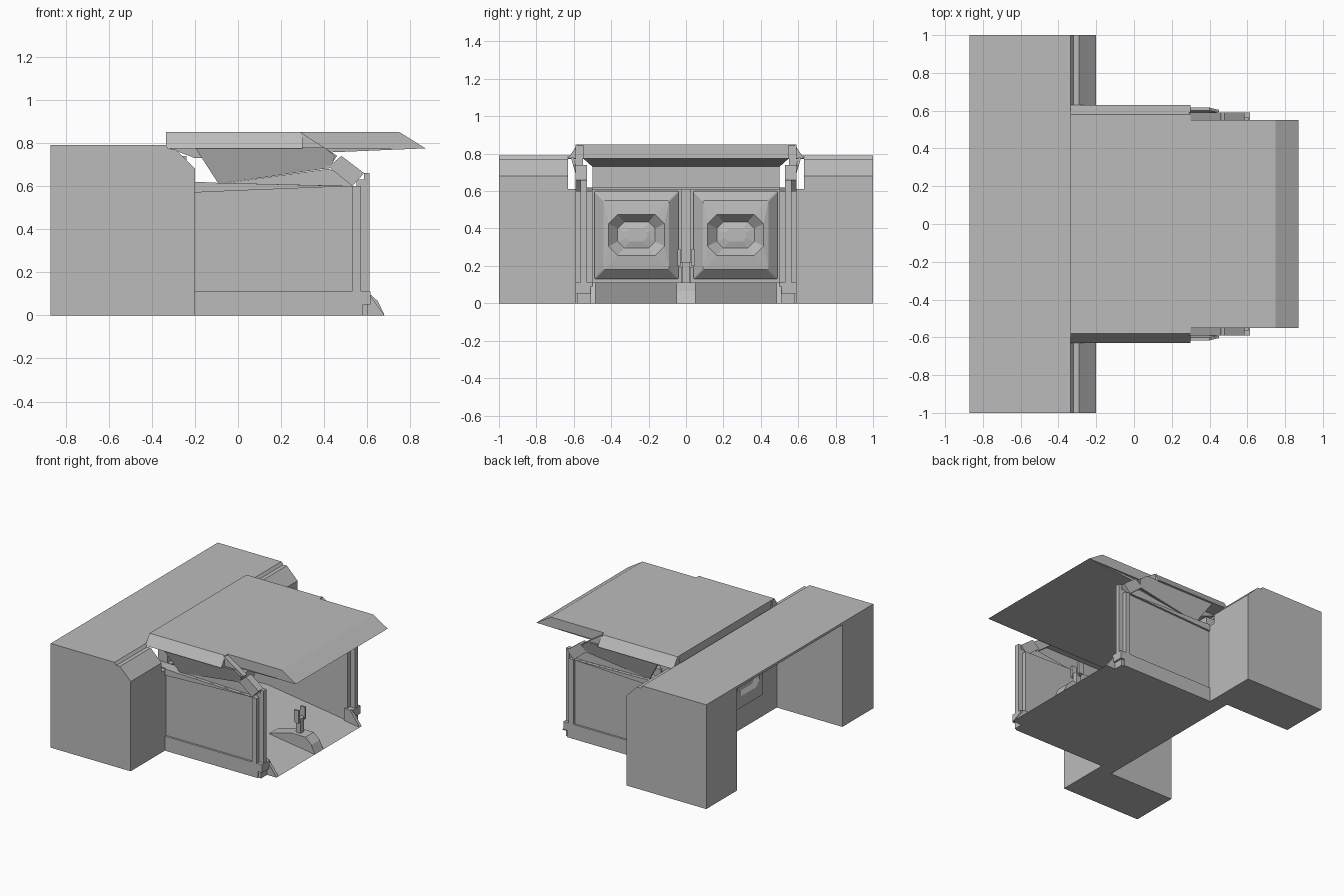
import bpy, bmesh
from mathutils import Vector

cube = bpy.data.objects.get("Cube")
if cube:
    bpy.data.objects.remove(cube, do_unlink=True)

grey = bpy.data.materials.new("plain_grey")
grey.use_nodes = True
grey.diffuse_color = (0.5, 0.5, 0.5, 1)
grey.node_tree.nodes["Principled BSDF"].inputs["Base Color"].default_value = (0.5, 0.5, 0.5, 1)


def finish(name, bm):
    bmesh.ops.recalc_face_normals(bm, faces=bm.faces)
    mesh = bpy.data.meshes.new(name)
    bm.to_mesh(mesh)
    bm.free()
    mesh.materials.append(grey)
    obj = bpy.data.objects.new(name, mesh)
    bpy.context.collection.objects.link(obj)
    return obj


def loft(name, rings):
    """Skin a stack of equal-length point rings and cap both ends."""
    bm = bmesh.new()
    loops = [[bm.verts.new(p) for p in ring] for ring in rings]
    n = len(loops[0])
    for a, b in zip(loops, loops[1:]):
        for i in range(n):
            j = (i + 1) % n
            bm.faces.new((a[i], a[j], b[j], b[i]))
    bm.faces.new(loops[0])
    bm.faces.new(loops[-1])
    return finish(name, bm)


def side_prism(name, profile, y0, y1, lean=0):
    """Extrude an x-z profile along y, leaning outward with height."""
    base = min(z for x, z in profile)
    side = 1 if y0 + y1 > 0 else -1
    return loft(name, [[(x, y + side * lean * (z - base), z) for x, z in profile]
                       for y in (y0, y1)])


def box(name, x0, x1, y0, y1, z0, z1):
    return side_prism(name, [(x0, z0), (x1, z0), (x1, z1), (x0, z1)], y0, y1)


def hull(name, points):
    bm = bmesh.new()
    for p in points:
        bm.verts.new(p)
    bmesh.ops.convex_hull(bm, input=bm.verts)
    return finish(name, bm)


def octagon(x, cy, cz, hw, hh, cut):
    pts = [(hw, hh - cut), (hw - cut, hh), (cut - hw, hh), (-hw, hh - cut),
           (-hw, cut - hh), (cut - hw, -hh), (hw - cut, -hh), (hw, cut - hh)]
    return [(x, cy + y, cz + z) for y, z in pts]


# Rear building: two end blocks joined by a thin roof
end_profile = [(-.87, 0), (-.2, 0), (-.2, .68), (-.29, .77), (-.32, .77), (-.335, .79), (-.87, .79)]
box("rear_roof_plate", -.87, -.335, -.63, .63, .772, .79)

# Bay roof with sloping underside
side_prism("bay_roof", [(-.335, .85), (.75, .85), (.87, .775), (-.32, .775)], -.55, .55)
hull("roof_underside", [(x, s * y, z) for s in (-1, 1)
                        for x, y, z in ((.87, .55, .775), (-.2, .5, .73), (-.32, .5, .775))])

# Sloping bay floor with a raised central rail
side_prism("bay_floor", [(-.32, 0), (.68, 0), (-.1, .11), (-.32, .11)], -.5, .5)
side_prism("centre_rail", [(.3, 0), (.68, 0), (.65, .065), (.6, .11), (.48, .11), (.3, .06)], -.05, .05)
box("lever_stem", .5, .54, -.02, .02, .08, .22)

# Back wall and central divider
box("back_wall", -.32, -.24, -.5, .5, 0, .74)
box("door_divider", -.25, -.19, -.025, .025, .1, .61)
box("door_header", -.25, -.21, -.5, .5, .605, .62)

for side, label in ((-1, "right"), (1, "left")):
    def mirrored(name, profile, a, b, lean=0):
        return side_prism(f"{label}_{name}", profile, side * a, side * b, lean)

    def mirrored_box(name, x0, x1, a, b, z0, z1):
        return box(f"{label}_{name}", x0, x1, side * a, side * b, z0, z1)

    mirrored("end_block", end_profile, .63, 1)

    # Side wall, base and junction with the rear building
    mirrored("side_wall", [(-.32, 0), (.55, 0), (.55, .6), (-.09, .615), (-.32, .62)], .5, .575)
    mirrored_box("wall_base", -.32, .58, .5, .59, 0, .11)
    mirrored("wall_junction", [(-.32, 0), (-.2, 0), (-.2, .61), (-.32, .61)], .56, .63)
    mirrored("wall_top_trim", [(-.2, .57), (-.09, .575), (.53, .6), (-.09, .615), (-.2, .62)], .56, .59)

    # Front posts and feet
    mirrored_box("wall_post", .53, .57, .5, .59, .11, .6)
    mirrored_box("front_post", .585, .61, .53, .565, .1, .66)
    mirrored_box("post_link", .55, .6, .535, .56, .11, .63)
    mirrored_box("post_foot", .54, .615, .5, .59, .05, .11)
    mirrored_box("post_sole", .54, .6, .5, .58, 0, .05)
    mirrored("floor_kerb", [(.55, 0), (.68, 0), (.6, .11), (.55, .11)], .485, .51)

    # Roof skirt, sloping panels and bracing arms
    skirt = [(.55, .85), (.58, .85), (.63, .775), (.55, .775)]
    loft(f"{label}_roof_skirt", [[(x, side * y, z) for y, z in skirt] for x in (-.335, .3)])
    mirrored("upper_panel", [(-.2, .78), (-.09, .61), (.43, .685), (.45, .74), (.4, .78)], .55, .565, .3)
    mirrored("lower_panel", [(-.09, .61), (.53, .6), (.45, .67), (.42, .68)], .545, .565)
    mirrored("roof_arm", [(.29, .85), (.46, .74), (.42, .68), (.3, .77)], .55, .59)
    mirrored("elbow_arm", [(.42, .69), (.48, .74), (.585, .66), (.53, .6)], .53, .59)

    # Raised door with a stepped octagonal recess
    cy, cz = side * .265, .365
    loft(f"{label}_door", [octagon(x, cy, cz, hw, hh, cut) for x, hw, hh, cut in (
        (-.25, .225, .235, .005), (-.22, .225, .235, .005), (-.17, .175, .185, .005),
        (-.16, .15, .11, .05), (-.21, .1, .07, .035), (-.2, .055, .035, .02))])
    loft(f"{label}_door_back", [octagon(x, cy, cz, hw, hh, cut) for x, hw, hh, cut in (
        (-.31, .19, .2, .005), (-.335, .18, .19, .005), (-.34, .13, .1, .04), (-.322, .1, .07, .035))])

    # Lever handles
    mirrored_box("lever_handle", .5, .54, .03, .045, .2, .29)
    mirrored_box("lever_arm", .51, .53, 0, .04, .19, .22)
